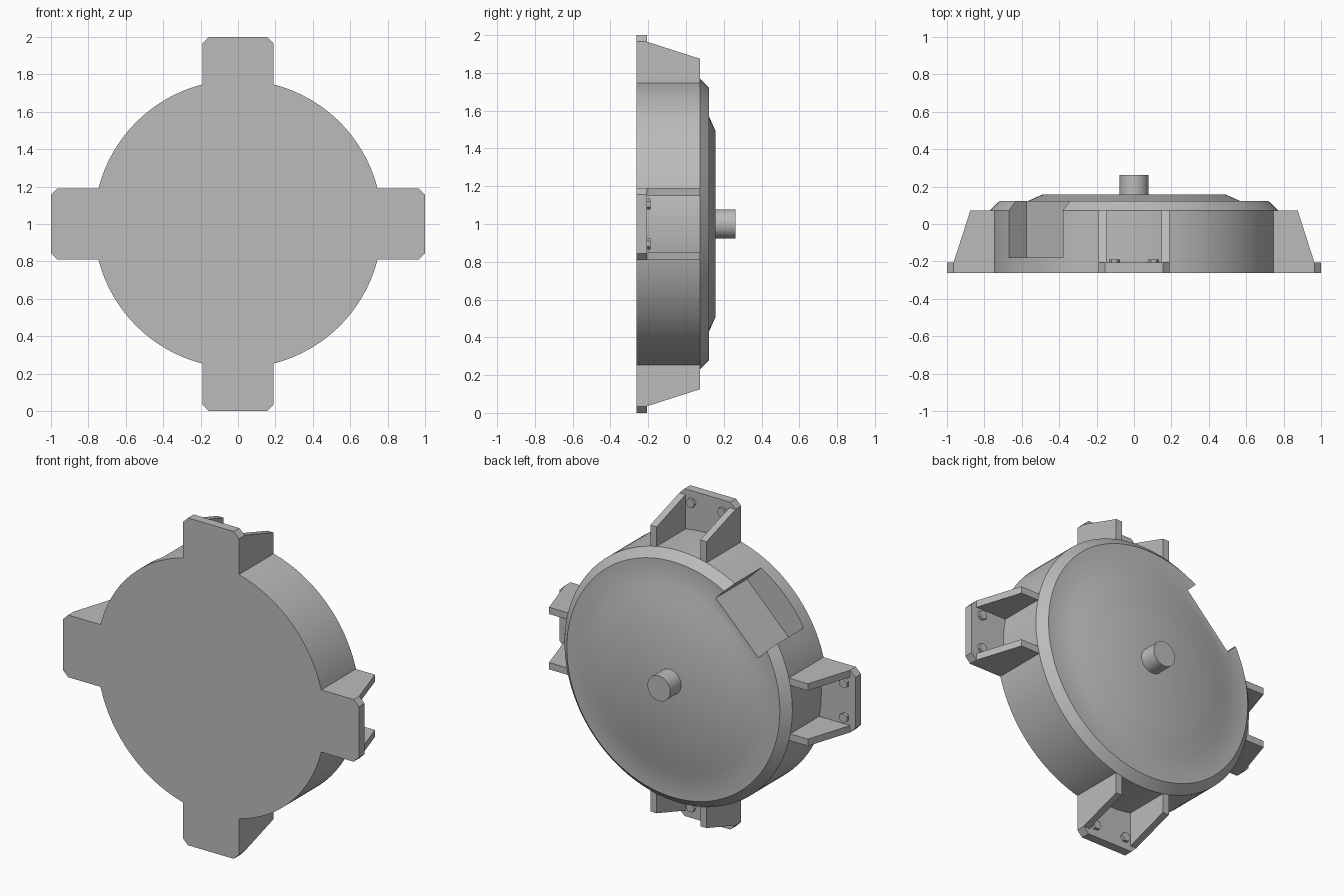
import bpy, bmesh, math
from mathutils import Matrix, Vector

cube = bpy.data.objects.get("Cube")
if cube:
    bpy.data.objects.remove(cube, do_unlink=True)

grey = bpy.data.materials.new("plain_grey")
grey.use_nodes = True
GREY = (0.5, 0.5, 0.5, 1)
grey.diffuse_color = GREY
grey.node_tree.nodes["Principled BSDF"].inputs["Base Color"].default_value = GREY

CENTRE = Matrix.Translation((0, 0, 1))
FRONT, PLATE_BACK, SHOULDER, RIM = -0.262, -0.207, 0.073, 0.122


def finish(name, bm, matrix=CENTRE, smooth=False):
    bmesh.ops.recalc_face_normals(bm, faces=bm.faces)
    bm.transform(matrix)
    mesh = bpy.data.meshes.new(name)
    bm.to_mesh(mesh)
    bm.free()
    mesh.materials.append(grey)
    obj = bpy.data.objects.new(name, mesh)
    bpy.context.collection.objects.link(obj)
    if smooth:
        smooth_shade(obj)
    return obj


def smooth_shade(obj):
    bpy.ops.object.select_all(action='DESELECT')
    obj.select_set(True)
    bpy.context.view_layer.objects.active = obj
    bpy.ops.object.shade_smooth_by_angle(angle=math.radians(30))


def lathe(name, profile, steps=96):
    """Revolve (radius, y) points about the y axis."""
    bm = bmesh.new()
    verts = [bm.verts.new((r, y, 0)) for r, y in profile]
    edges = [bm.edges.new(pair) for pair in zip(verts, verts[1:])]
    bmesh.ops.spin(bm, geom=verts + edges, cent=(0, 0, 0), axis=(0, 1, 0),
                   angle=math.tau, steps=steps)
    bmesh.ops.remove_doubles(bm, verts=bm.verts, dist=1e-4)
    return finish(name, bm)


def prism(name, outline, depth, matrix=CENTRE):
    """Extrude a flat 3D outline along the depth vector."""
    bm = bmesh.new()
    face = bm.faces.new([bm.verts.new(p) for p in outline])
    new = bmesh.ops.extrude_face_region(bm, geom=[face])["geom"]
    moved = [v for v in new if isinstance(v, bmesh.types.BMVert)]
    bmesh.ops.translate(bm, verts=moved, vec=Vector(depth))
    return finish(name, bm, matrix)


# Drum with bevelled rim and raised back cover
drum = lathe("drum", [(0, FRONT), (0.77, FRONT), (0.77, SHOULDER), (0.72, RIM),
                      (0.57, RIM), (0.49, 0.157), (0, 0.157)])

# Notch cut into the upper shoulder of the drum
w, inner, outer, floor = 0.204, 0.61, 1.0, -0.18
cutter = prism("notch_cutter",
               [(-w, floor, inner), (w, floor, inner), (w, floor, outer), (-w, floor, outer)],
               (0, 0.6, 0), CENTRE @ Matrix.Rotation(math.radians(-45), 4, 'Y'))
cutter.hide_render = True
cut = drum.modifiers.new("notch", 'BOOLEAN')
cut.operation, cut.solver, cut.object = 'DIFFERENCE', 'EXACT', cutter
bpy.context.view_layer.objects.active = drum
bpy.ops.object.modifier_apply(modifier=cut.name)
bpy.data.objects.remove(cutter, do_unlink=True)
smooth_shade(drum)

# Output shaft
shaft = lathe("shaft", [(0, 0.15), (0.077, 0.15), (0.077, 0.262), (0, 0.262)], 48)
smooth_shade(shaft)

# Four mounting arms: chamfered plate, two ribs, two hex bolts
HALF, CHAMFER, RIB = 0.19, 0.035, 0.042
for k, side in enumerate(("top", "left", "bottom", "right")):
    turn = CENTRE @ Matrix.Rotation(k * math.pi / 2, 4, 'Y')
    prism(side + "_arm_plate",
          [(-HALF, FRONT, 0.6), (HALF, FRONT, 0.6), (HALF, FRONT, 1 - CHAMFER),
           (HALF - CHAMFER, FRONT, 1), (CHAMFER - HALF, FRONT, 1),
           (-HALF, FRONT, 1 - CHAMFER)], (0, PLATE_BACK - FRONT, 0), turn)
    for s, end in ((-1, "a"), (1, "b")):
        x = s * HALF
        prism(f"{side}_arm_rib_{end}",
              [(x, PLATE_BACK, 0.7), (x, PLATE_BACK, 0.965),
               (x, SHOULDER, 0.875), (x, SHOULDER, 0.7)], (-s * RIB, 0, 0), turn)
        ring = [(s * 0.105 + 0.029 * math.cos(a), PLATE_BACK, 0.93 + 0.029 * math.sin(a))
                for a in (i * math.pi / 3 for i in range(6))]
        prism(f"{side}_arm_bolt_{end}", ring, (0, 0.018, 0), turn)
